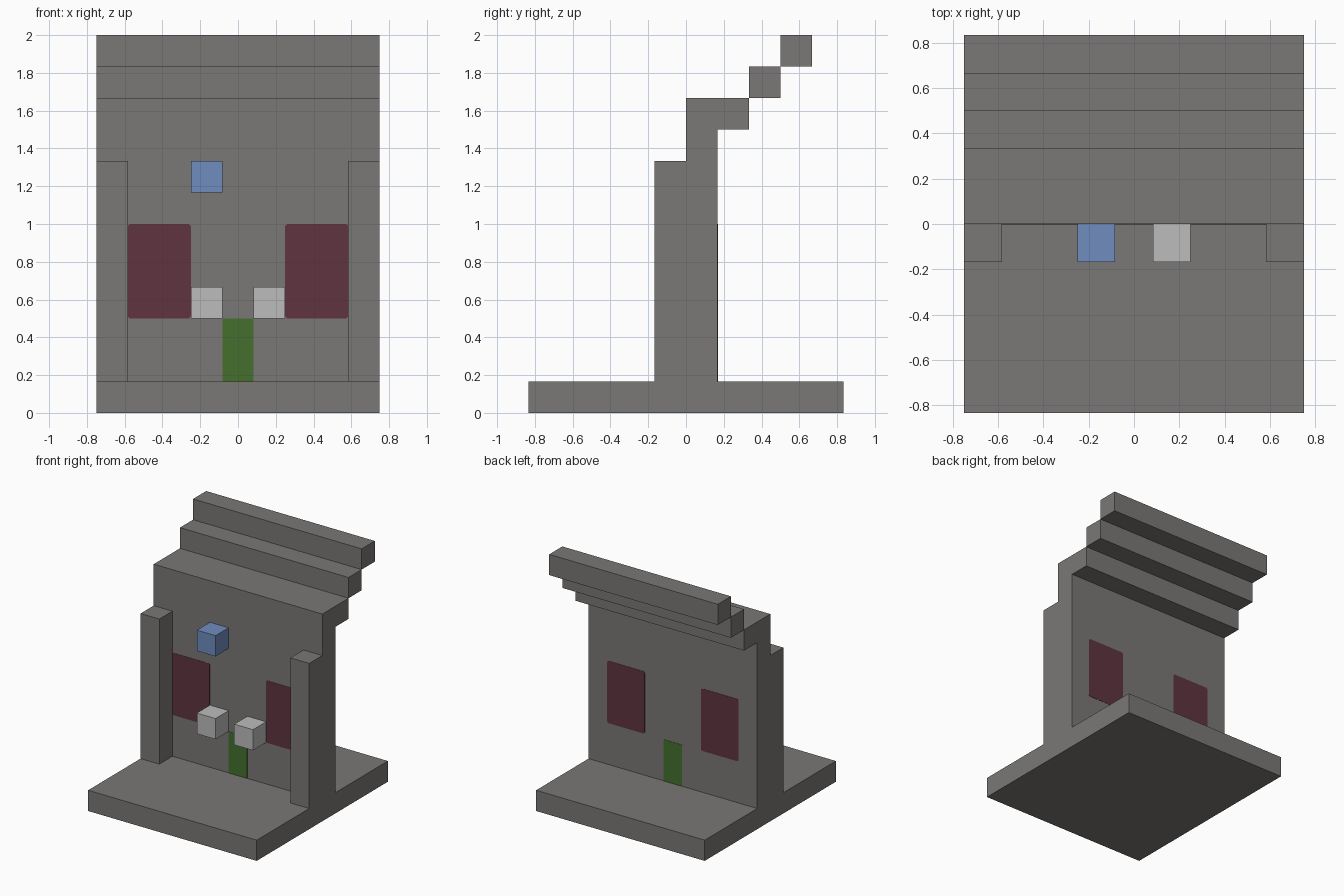
import bpy, bmesh

cube = bpy.data.objects.get("Cube")
if cube:
    bpy.data.objects.remove(cube)

U = 1 / 6  # block size


def material(name, r, g, b):
    m = bpy.data.materials.new(name)
    m.use_nodes = True
    m.diffuse_color = (r, g, b, 1)
    node = next(n for n in m.node_tree.nodes if n.type == 'BSDF_PRINCIPLED')
    node.inputs["Base Color"].default_value = (r, g, b, 1)
    node.inputs["Roughness"].default_value = 0.9
    return m


STONE = material("stone_grey", 0.195, 0.188, 0.18)
MAROON = material("maroon", 0.115, 0.033, 0.053)
GREEN = material("green", 0.058, 0.162, 0.026)
BLUE = material("blue", 0.162, 0.262, 0.515)
WHITE = material("pale_grey", 0.503, 0.503, 0.503)


def prism(name, points, offset, mat):
    """Extrude a closed outline of 3D points along offset."""
    bm = bmesh.new()
    face = bm.faces.new([bm.verts.new(p) for p in points])
    ext = bmesh.ops.extrude_face_region(bm, geom=[face])["geom"]
    verts = [v for v in ext if isinstance(v, bmesh.types.BMVert)]
    bmesh.ops.translate(bm, verts=verts, vec=offset)
    bmesh.ops.recalc_face_normals(bm, faces=bm.faces)
    mesh = bpy.data.meshes.new(name)
    bm.to_mesh(mesh)
    bm.free()
    mesh.materials.append(mat)
    obj = bpy.data.objects.new(name, mesh)
    bpy.context.scene.collection.objects.link(obj)
    return obj


def box(name, x, y, z, mat):
    """Box from (low, high) ranges counted in blocks."""
    pts = [(x[0] * U, y[0] * U, h * U) for h in z]
    pts += [(x[1] * U, y[0] * U, h * U) for h in reversed(z)]
    return prism(name, pts, (0, (y[1] - y[0]) * U, 0), mat)


def panel(name, x, z, mat, clip):
    """Painted panel showing on both wall faces, with clipped corners."""
    (a, b), (c, d) = [[v * U for v in r] for r in (x, z)]
    k, skin = clip, 0.002
    outline = [(a + k, c), (b - k, c), (b, c + k), (b, d - k),
               (b - k, d), (a + k, d), (a, d - k), (a, c + k)]
    return prism(name, [(p, -skin, q) for p, q in outline],
                 (0, U + 2 * skin, 0), mat)


# Base, wall and overhanging eave share one side outline
outline = [(-5, 0), (5, 0), (5, 1), (1, 1), (1, 9), (2, 9),
           (2, 10), (0, 10), (0, 1), (-5, 1)]
prism("base_and_wall", [(-4.5 * U, y * U, z * U) for y, z in outline],
      (9 * U, 0, 0), STONE)

# Roof steps climbing to the back
for i in range(2):
    box(f"roof_step_{i + 1}", (-4.5, 4.5), (2 + i, 3 + i), (10 + i, 11 + i), STONE)

# Mirrored pillars, windows and pale blocks
for side, s in (("right", -1), ("left", 1)):
    span = lambda lo, hi: sorted((s * lo, s * hi))
    box(f"{side}_pillar", span(3.5, 4.5), (-1, 0), (1, 8), STONE)
    panel(f"{side}_window", span(1.5, 3.5), (3, 6), MAROON, 0.01)
    box(f"{side}_pale_block", span(0.5, 1.5), (-1, 0), (3, 4), WHITE)

# Door and blue block
panel("door", (-0.5, 0.5), (1, 3), GREEN, 0.004)
box("blue_block", (-1.5, -0.5), (-1, 0), (7, 8), BLUE)
